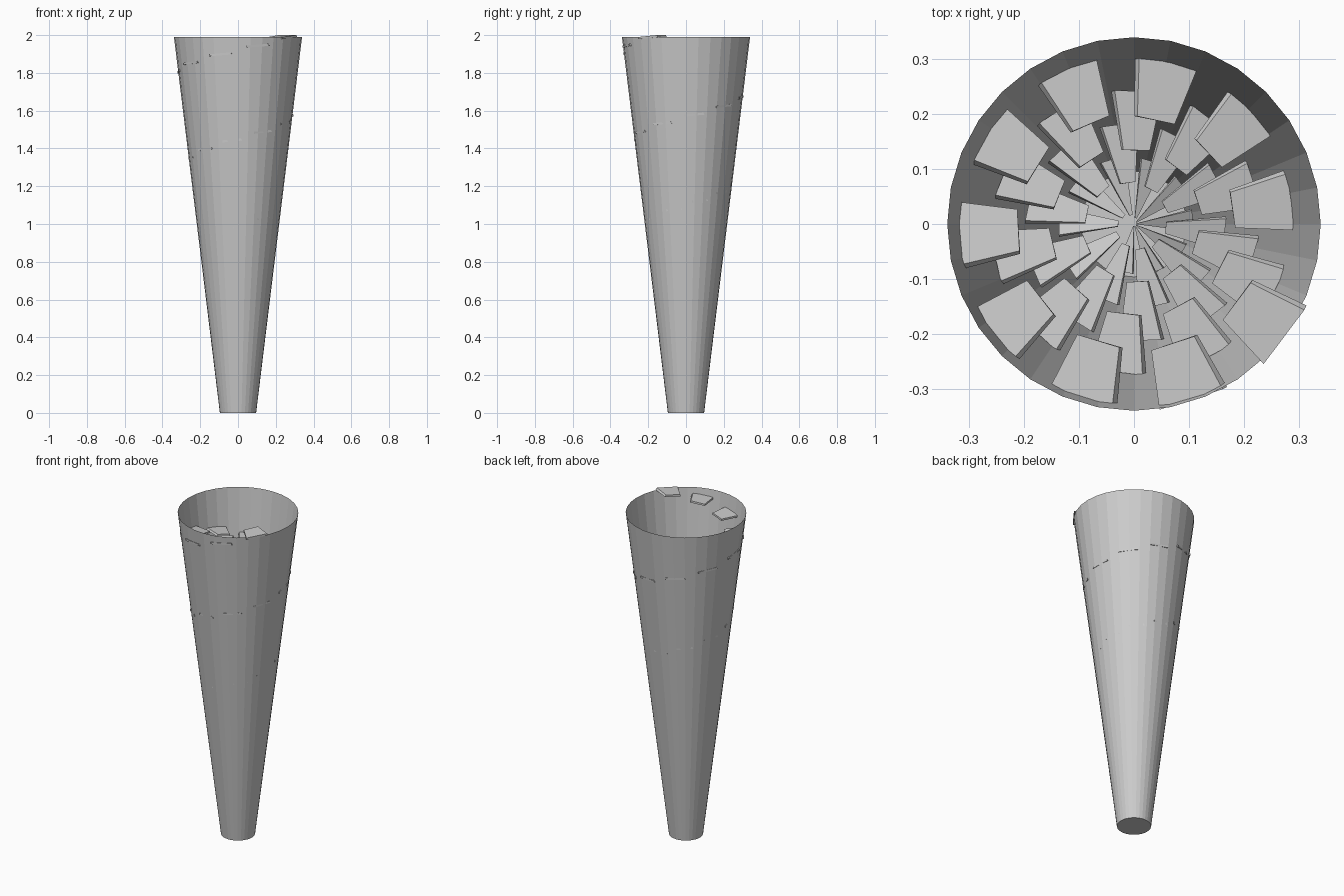
import bpy, bmesh
from math import sin, cos, radians
from mathutils import Matrix

if "Cube" in bpy.data.objects:
    bpy.data.objects.remove(bpy.data.objects["Cube"])


def add_object(name, bm):
    mesh = bpy.data.meshes.new(name)
    bm.to_mesh(mesh)
    bm.free()
    obj = bpy.data.objects.new(name, mesh)
    bpy.context.collection.objects.link(obj)
    return obj


# Tapered shell: closed at the bottom, open at the top
HEIGHT = 1.99
bm = bmesh.new()
bmesh.ops.create_cone(bm, cap_ends=True, segments=32,
                      radius1=0.096, radius2=0.339, depth=HEIGHT,
                      matrix=Matrix.Translation((0, 0, HEIGHT / 2)))
top = [f for f in bm.faces if f.calc_center_median().z > HEIGHT - 0.01]
bmesh.ops.delete(bm, geom=top, context='FACES_ONLY')
add_object("tapered_shell", bm)

# Spiral stair: wedge treads follow the wall from top to bottom
STEPS, TURN, RISE = 44, 35, 0.0456
HALF, THICK, TILT = radians(10.2), 0.011, 0.005


def add_tread(bm, z, angle):
    outer = 0.086 + 0.1305 * z
    inner = max(outer - 0.109, 0.004)
    rings = []
    for drop, skew in ((THICK, 1.5), (0, 0)):
        ring = []
        for r, side in ((inner, -1), (outer, -1), (outer, 1), (inner, 1)):
            a = angle + side * HALF + radians(skew) * (side > 0)
            ring.append(bm.verts.new((r * cos(a), r * sin(a),
                                      z + side * TILT - drop)))
        rings.append(ring)
    low, high = rings
    bm.faces.new(high)
    bm.faces.new(low[::-1])
    for i in range(4):
        j = (i + 1) % 4
        bm.faces.new((low[i], low[j], high[j], high[i]))


bm = bmesh.new()
for i in range(STEPS):
    add_tread(bm, 1.995 - RISE * i, radians(-37 - TURN * i))
add_object("spiral_treads", bm)
